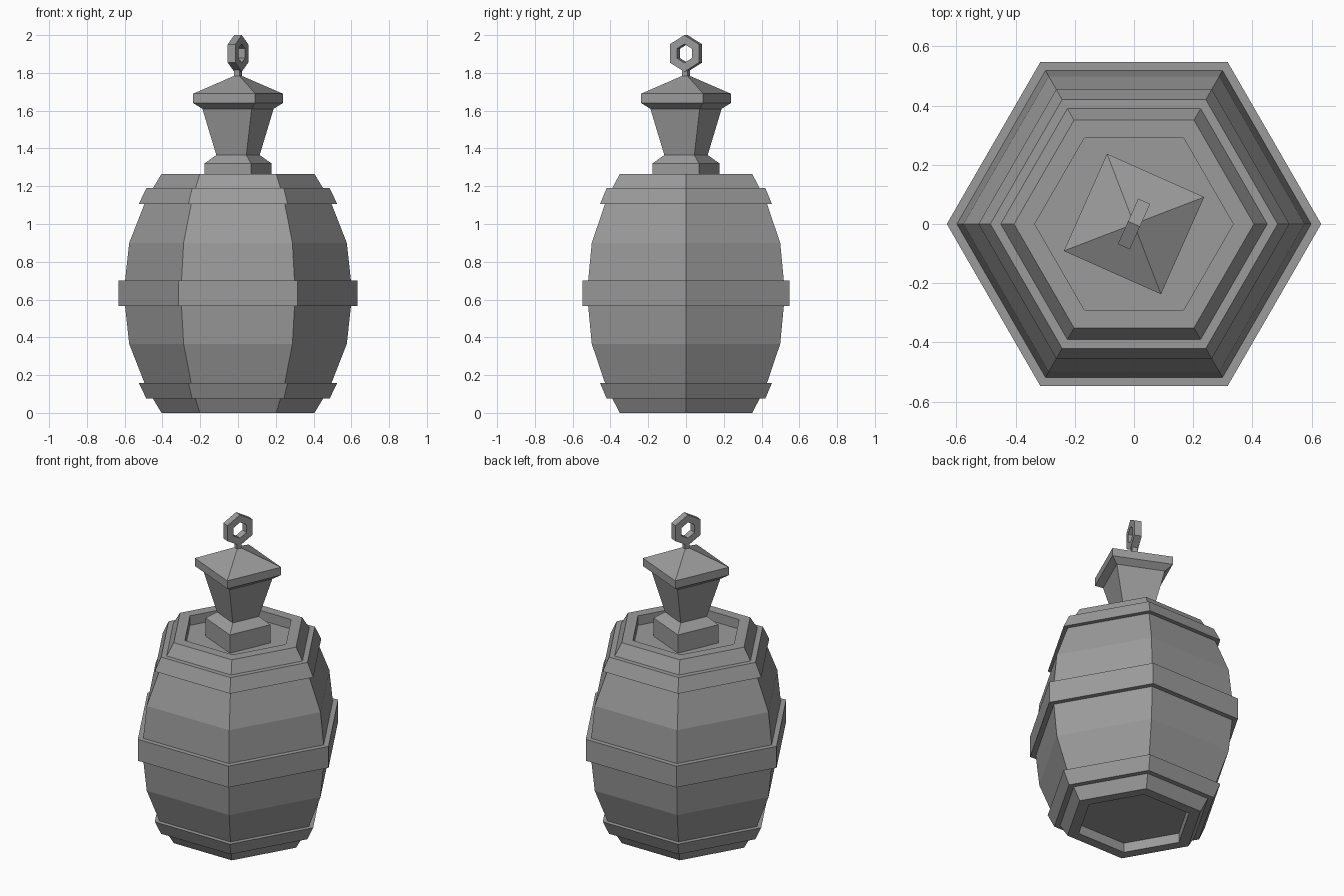
import bpy
import bmesh
from math import cos, sin, radians, tau
from mathutils import Matrix

cube = bpy.data.objects.get("Cube")
if cube:
    bpy.data.objects.remove(cube, do_unlink=True)

# The one colour
grey = bpy.data.materials.new("grey")
grey.use_nodes = True
colour = (0.33, 0.33, 0.33, 1)
grey.diffuse_color = colour
grey.node_tree.nodes["Principled BSDF"].inputs["Base Color"].default_value = colour


def lathe(name, profile, sides, turn=0, closed=False, matrix=None):
    """Flat-sided turned part from (radius, height) points.
    A closed profile makes a band; an open one gets capped ends."""
    bm = bmesh.new()
    rings = []
    for r, z in profile:
        angles = [radians(turn) + tau * i / sides for i in range(sides)]
        rings.append([bm.verts.new((r * cos(a), r * sin(a), z)) for a in angles])
    pairs = list(zip(rings, rings[1:]))
    if closed:
        pairs.append((rings[-1], rings[0]))
    else:
        bm.faces.new(rings[0][::-1])
        bm.faces.new(rings[-1])
    for low, high in pairs:
        for i in range(sides):
            j = (i + 1) % sides
            bm.faces.new((low[i], low[j], high[j], high[i]))
    if matrix:
        bm.transform(matrix)
    bmesh.ops.recalc_face_normals(bm, faces=bm.faces)
    mesh = bpy.data.meshes.new(name)
    bm.to_mesh(mesh)
    bm.free()
    mesh.materials.append(grey)
    obj = bpy.data.objects.new(name, mesh)
    bpy.context.collection.objects.link(obj)
    return obj


# Barrel body with recessed ends, mirrored about its middle height
HEIGHT = 1.265
lower = [(0.335, 0.06), (0.335, 0), (0.405, 0), (0.45, 0.075),
         (0.495, 0.158), (0.576, 0.365), (0.598, 0.565)]
upper = [(r, HEIGHT - z) for r, z in reversed(lower)]
lathe("barrel_body", lower + upper, 6)

# Hoops
lower_hoop = [(0.44, 0.075), (0.485, 0.075), (0.525, 0.158), (0.48, 0.158)]
lathe("lower_hoop", lower_hoop, 6, closed=True)
lathe("upper_hoop", [(r, HEIGHT - z) for r, z in lower_hoop], 6, closed=True)
lathe("middle_hoop", [(0.58, 0.565), (0.632, 0.565), (0.632, 0.7), (0.58, 0.7)],
      6, closed=True)

# Square handle post with a pyramid cap, slightly turned
TURN = 21
lathe("handle_post", [(0.191, 1.205), (0.191, 1.32), (0.123, 1.365), (0.202, 1.61)],
      4, TURN)
lathe("handle_cap", [(0.202, 1.61), (0.254, 1.64), (0.254, 1.69), (0.02, 1.785)],
      4, TURN)
lathe("ring_stem", [(0.022, 1.775), (0.022, 1.825)], 4, TURN)

# Upright hanging ring
upright = (Matrix.Translation((0, 0, 1.903)) @ Matrix.Rotation(radians(TURN - 45), 4, 'Z')
           @ Matrix.Rotation(radians(-90), 4, 'Y'))
lathe("hanging_ring", [(0.05, -0.022), (0.097, -0.022), (0.097, 0.022), (0.05, 0.022)],
      6, closed=True, matrix=upright)
